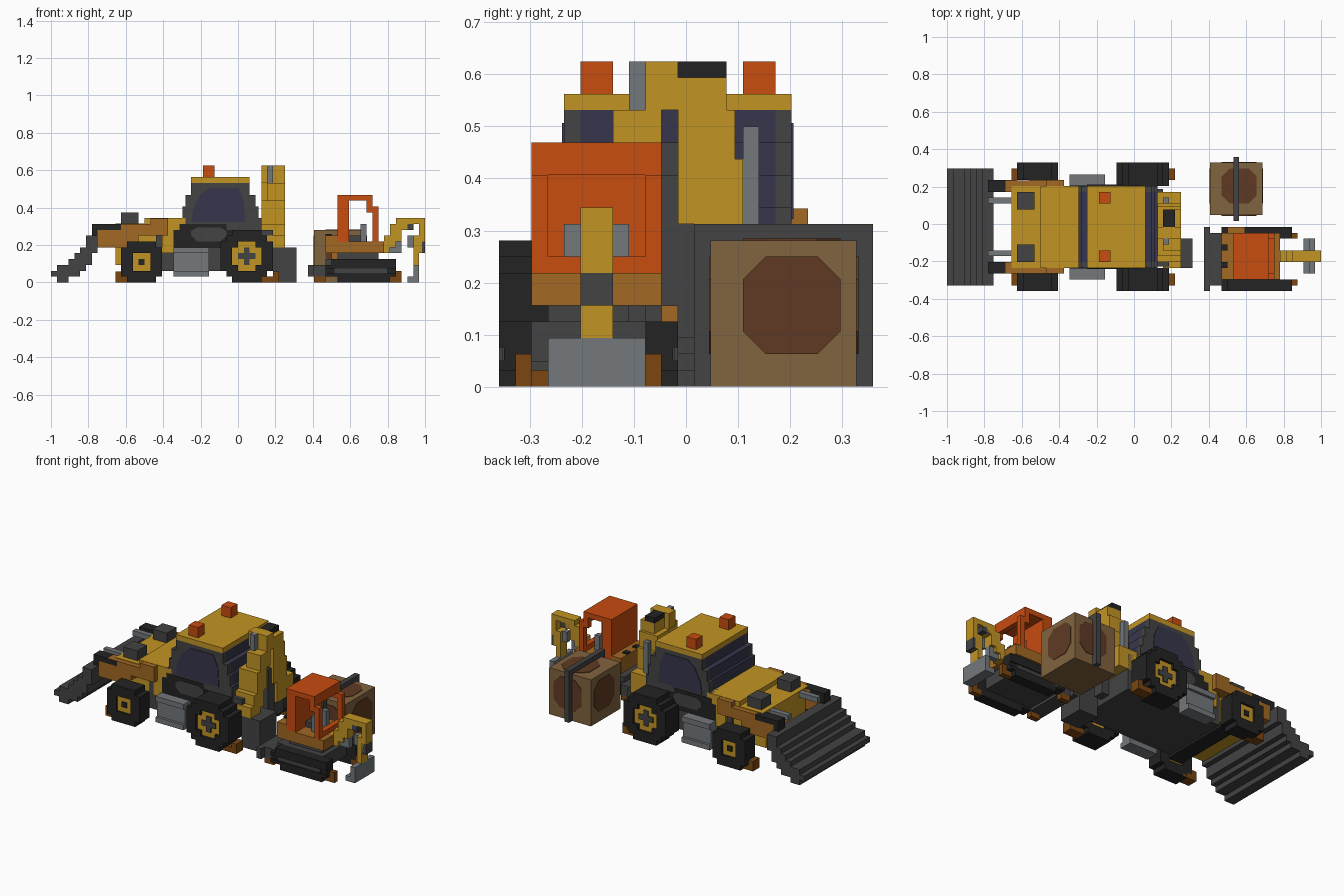
import bpy, bmesh, math

if "Cube" in bpy.data.objects:
    bpy.data.objects.remove(bpy.data.objects["Cube"])

U = 1 / 32            # size of one block
MID = 11              # centre line of the large digger, in blocks


def material(name, r, g, b):
    lin = [((c / 255 + 0.055) / 1.055) ** 2.4 for c in (r, g, b)] + [1]
    m = bpy.data.materials.new(name)
    m.use_nodes = True
    m.diffuse_color = lin
    m.node_tree.nodes["Principled BSDF"].inputs["Base Color"].default_value = lin
    return m


YELLOW = material("yellow", 194, 148, 36)
OCHRE = material("ochre", 162, 104, 35)
RUST = material("dark_orange", 122, 70, 16)
ORANGE = material("orange", 200, 76, 16)
GREY = material("dark_grey", 67, 67, 67)
BLACK = material("black", 35, 35, 35)
STEEL = material("light_grey", 115, 120, 123)
GLASS = material("navy_glass", 54, 54, 76)
TAN = material("tan", 129, 99, 62)
BROWN = material("dark_brown", 96, 58, 36)


def finish(name, bm, mat):
    bmesh.ops.recalc_face_normals(bm, faces=bm.faces)
    me = bpy.data.meshes.new(name)
    bm.to_mesh(me)
    bm.free()
    me.materials.append(mat)
    ob = bpy.data.objects.new(name, me)
    bpy.context.collection.objects.link(ob)
    return ob


def pos(x, y, z):
    return (x * U - 1, (y - 11.5) * U, z * U)


def blocks(name, mat, boxes, mirror=False):
    """One object from boxes (x0, x1, y0, y1, z0, z1) in block units."""
    bm = bmesh.new()
    boxes = list(boxes)
    if mirror:
        boxes += [(a, b, 2 * MID - d, 2 * MID - c, e, f) for a, b, c, d, e, f in boxes]
    for x0, x1, y0, y1, z0, z1 in boxes:
        v = [bm.verts.new(pos(x, y, z)) for x in (x0, x1) for y in (y0, y1) for z in (z0, z1)]
        for f in ((0, 1, 3, 2), (4, 6, 7, 5), (0, 4, 5, 1), (2, 3, 7, 6), (0, 2, 6, 4), (1, 5, 7, 3)):
            bm.faces.new([v[i] for i in f])
    return finish(name, bm, mat)


def plate(name, mat, pts, axis, level, thick=0.12):
    """Thin flat panel; pts lie in the plane normal to axis."""
    bm = bmesh.new()

    def place(a, b, h):
        return pos(*{0: (h, a, b), 1: (a, h, b), 2: (a, b, h)}[axis])
    lo = [bm.verts.new(place(a, b, level)) for a, b in pts]
    hi = [bm.verts.new(place(a, b, level + thick)) for a, b in pts]
    bm.faces.new(lo)
    bm.faces.new(hi[::-1])
    for i in range(len(pts)):
        j = (i + 1) % len(pts)
        bm.faces.new((lo[i], lo[j], hi[j], hi[i]))
    return finish(name, bm, mat)


def disc(cx, cz, r, y0, y1, hole=0):
    """Blocky disc or ring: one box for each run of blocks in a row."""
    out, n = [], math.ceil(r)
    fx, fz = cx - math.floor(cx), cz - math.floor(cz)
    for k in range(-n - 1, n + 1):
        start = None
        for i in range(-n - 1, n + 2):
            d = math.hypot(i + 0.5 - fx, k + 0.5 - fz)
            inside = hole < d <= r
            x = math.floor(cx) + i
            z = math.floor(cz) + k
            if inside and start is None:
                start = x
            if not inside and start is not None:
                out.append((start, x, y0, y1, z, z + 1))
                start = None
    return out


# ---- Large digger: front scoop and loader arms
scoop = [(0, 1, 1, 2), (1, 3, 0, 3), (3, 4, 1, 4), (4, 5, 1, 5), (5, 6, 2, 6), (6, 7, 3, 8), (7, 8, 5, 8)]
blocks("front_scoop", GREY, [(a, b, 1, 21, c, d) for a, b, c, d in scoop])
blocks("loader_arms", OCHRE, [(8, 13, 3.05, 5, 6, 9), (10, 15, 3.02, 5, 7, 10),
                              (14, 20, 3, 5, 8, 10), (17, 20, 3, 5, 9, 10.95)], True)
blocks("loader_arm_links", BLACK, [(7, 12, 3, 5, 9, 10), (7, 8, 3, 5, 7, 10)], True)
blocks("loader_rams", STEEL, [(7, 13, 6, 7, 9, 10)], True)
blocks("loader_brackets", GREY, [(12, 15, 5, 8, 10, 12)], True)

# Bonnet, chassis and side tanks
blocks("bonnet", YELLOW, [(11, 22, 5, 17, 3, 9.9), (11, 16, 4, 18, 8.1, 10.1),
                          (16, 23, 4, 18, 8, 11), (19, 22, 4, 18, 5, 8)])
blocks("chassis", GREY, [(18, 37, 4.5, 17.5, 2, 8), (36, 38, 4.2, 17, 2, 9)])
blocks("side_tanks", STEEL, [(21, 27, 2.5, 4.5, 1, 5), (21, 27, 2, 4.5, 5, 6), (21, 27, 2, 4.5, 1, 2)], True)
blocks("fenders", BLACK, [(21, 31, 3.9, 5, 6, 9), (22, 30, 3.9, 5, 9, 10)], True)

# Cab, stepped front and rear
steps = [(22, 36, 8, 11), (22.5, 35.5, 11, 13), (23, 35, 13, 15), (24, 34, 15, 17)]
blocks("cab_side_walls", GREY, [(a, b, 4, 5, c, d) for a, b, c, d in steps], True)
blocks("cab_screens", GLASS, [(a, b, 5, 17, c, d) for a, b, c, d in steps])
blocks("cab_roof", YELLOW, [(24, 34, 4, 18, 17, 18)])
blocks("beacons", ORANGE, [(26, 28, 5, 7, 18, 20)], True)
window = [(24, 10.3), (24.3, 12.5), (25.5, 15), (27, 16.2), (32, 16.2), (33, 14), (33.2, 10.3)]
panel = [(24, 8), (25, 7), (29, 7), (30, 8), (30, 8.8), (29, 9.4), (25, 9.4), (24, 8.8)]
for side, s in (("right", -1), ("left", 1)):
    plate(side + "_cab_window", GLASS, window, 1, MID + s * 7, s * 0.12)
    plate(side + "_fender_panel", GREY, panel, 1, MID + s * 7.1, s * 0.12)

# Wheels with recessed rims, and chocks
blocks("front_tyres", BLACK, disc(15.5, 3.5, 3.7, 0, 3, 1.5), True)
blocks("front_rims", YELLOW, disc(15.5, 3.5, 2.3, 0.4, 2.6), True)
blocks("front_hubs", BLACK, [(15, 16, 0.2, 1, 3, 4)], True)
blocks("front_axle", BLACK, [(14, 17, 2.5, 19.5, 2.5, 4.5)])
blocks("rear_tyres", BLACK, disc(33.5, 4.5, 4.75, 0, 4, 2.3), True)
blocks("rear_rims", YELLOW, disc(33.5, 4.5, 2.6, 0.5, 3.5), True)
blocks("rear_hubs", GREY, [(32, 35, 0.3, 1, 4, 5), (33, 34, 0.3, 1, 3, 6)], True)
blocks("large_chocks", RUST, [(11, 14, 1, 3, 0, 1), (11, 12, 1, 3, 0, 1.9), (36, 39, 1, 3, 0, 1),
                              (38, 39, 1, 3, 0, 1.9)], True)

# Folded rear arm
blocks("rear_arm_boom", YELLOW, [(36, 40, 11, 15, 10, 14), (36, 40, 11, 14.5, 14, 17),
                                 (37, 40, 10.5, 14, 17, 19), (36, 40, 12, 17, 6, 10)])
blocks("rear_arm_stick", YELLOW, [(36, 40, 9, 11, 17, 20), (37, 40, 7, 10, 14, 17), (36, 40, 6, 9, 10, 14),
                                  (36, 40, 5, 8, 7, 10), (37, 40, 4, 7, 6, 8)])
blocks("rear_arm_pins", BLACK, [(37, 39, 11, 14, 19, 20)])
blocks("rear_arm_mount", GREY, [(37, 39.5, 10, 12, 3, 13), (37, 39, 8, 12, 12, 15)])
blocks("rear_arm_rams", STEEL, [(37, 38, 15, 16, 10, 16), (37, 38, 8, 9, 17, 20)])
blocks("rear_bucket", GREY, [(38, 42, 4, 9, 0, 6)])

# ---- Crate with painted spots and a strap
blocks("crate", TAN, [(45, 54, 13, 22, 0, 9)])
blocks("crate_strap", GREY, [(49, 50, 12, 23, 9, 10), (49, 50, 12, 13, 0, 9), (49, 50, 22, 23, 0, 9)])


def spot(ca, cb):
    k = ((3, 1.6), (1.6, 3), (-1.6, 3), (-3, 1.6), (-3, -1.6), (-1.6, -3), (1.6, -3), (3, -1.6))
    return [(ca + a, cb + b) for a, b in k]


for name, axis, level, t, c in (("right", 0, 45, -0.1, (18, 5)), ("left", 0, 54, 0.1, (18, 5)),
                                ("front", 1, 13, -0.1, (50, 5)), ("back", 1, 22, 0.1, (50, 5)),
                                ("top", 2, 9, 0.1, (50, 18))):
    plate("crate_spot_" + name, BROWN, spot(*c), axis, level, t)

# ---- Small digger: tracks, blade and undercarriage
MID = 5.5
blocks("tracks", BLACK, [(49, 58, 0, 2, 0, 1), (47, 59, 0.3, 2, 1, 3), (47, 59, 0, 2, 1, 1.6),
                         (47, 59, 0, 2, 2.4, 3), (48, 59, 0, 2, 3, 4)], True)
blocks("track_rollers", GREY, [(48.5, 57.5, 0.2, 1, 1.6, 2.4)], True)
blocks("blade", GREY, [(44, 47, 1, 10, 1, 3), (44, 45, 0, 11, 1, 3)])
blocks("undercarriage", GREY, [(47, 57, 2, 9, 1.5, 4), (49, 56, 3, 8, 4, 5)])
blocks("small_chocks", RUST, [(45, 47, 1, 2, 0, 1), (58, 60, 1, 2, 0, 1), (59, 60, 1, 2, 0, 2)], True)

# Body and open cab
blocks("small_body", OCHRE, [(47, 57, 2, 10, 5, 7), (48, 51, 10, 11, 4, 5), (47, 49, 2, 10, 7, 8)])
blocks("exhausts", BLACK, [(47, 48, 4, 5, 7, 8.3), (47, 48, 7, 8, 7, 8.3)])
MID = 6
blocks("small_cab", ORANGE, [(49, 51, 2, 10, 7, 15), (51, 55, 2, 10, 14, 15)])
blocks("small_cab_pillars", ORANGE, [(54, 55, 2, 3, 12, 14), (55, 56, 2, 3, 7, 13)], True)
blocks("small_cab_sill", ORANGE, [(55, 56, 3, 9, 7, 8), (54, 55, 3, 9, 13, 14)])
blocks("levers", STEEL, [(53, 54, 4, 5, 7, 10)], True)
blocks("seat", GREY, [(51, 53, 5, 7, 7, 8)])

# Digging arm
blocks("small_boom", YELLOW, [(56, 58, 5, 7, 5, 7), (57, 59, 5, 7, 6, 8), (58, 60, 5, 7, 7, 10),
                              (59, 61, 5, 7, 9, 11), (60, 64, 5, 7, 10, 11)])
blocks("small_stick", YELLOW, [(63, 64, 5, 7, 7, 10), (62, 63.5, 5, 7, 5, 8), (62, 63, 5, 7, 3, 5)])
blocks("small_arm_rams", STEEL, [(58, 60, 5.5, 6.5, 5, 6), (59, 60, 5.5, 6.5, 6, 7), (61, 62, 5.5, 6.5, 6, 8)])
blocks("small_arm_link", GREY, [(60, 62, 5, 7, 9, 10), (63, 64, 5, 7, 5, 7)])
blocks("small_bucket", STEEL, [(61, 63, 3, 9, 0, 1), (62, 63, 3, 9, 1, 3)])
